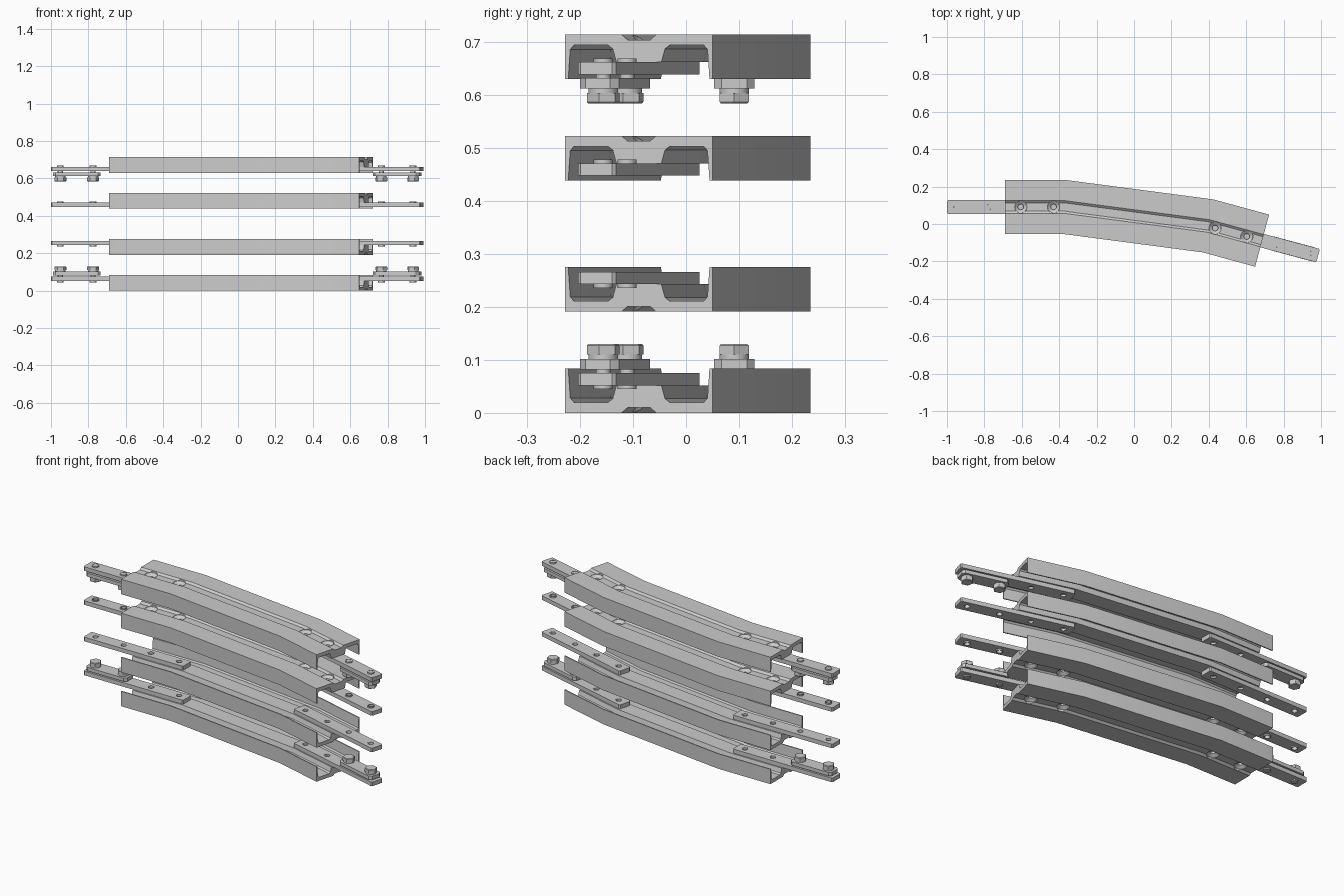
import bpy, bmesh, math
from mathutils import Matrix, Vector

if "Cube" in bpy.data.objects:
    bpy.data.objects.remove(bpy.data.objects["Cube"])

HEIGHT = 0.714
A1, A2 = math.radians(-7.5), math.radians(-15)
PATH = [(-0.69, 0.091), (-0.372, 0.091), (0.395, -0.01), (0.685, -0.089)]
MITRE = [0, A1 / 2, (A1 + A2) / 2, A2]
SLANT = [1, math.cos(A1 / 2), math.cos(A1 / 2), 1]
HOLES = (0.085, 0.26)          # hole distances from the rail end
SCREWS = (-0.26, -0.085)       # inside the rail
BOLTS = (0.085, 0.26)          # outside the rail


def finish(bm):
    bmesh.ops.remove_doubles(bm, verts=bm.verts, dist=1e-5)
    bmesh.ops.recalc_face_normals(bm, faces=bm.faces)
    me = bpy.data.meshes.new("part")
    bm.to_mesh(me)
    bm.free()
    return me


def loft(rings, cap=True, around=False):
    """Skin closed rings; cap the ends or join last ring to first."""
    bm = bmesh.new()
    vs = [[bm.verts.new(p) for p in r] for r in rings]
    n = len(vs[0])
    pairs = list(zip(vs, vs[1:])) + ([(vs[-1], vs[0])] if around else [])
    for a, b in pairs:
        for i in range(n):
            j = (i + 1) % n
            bm.faces.new((a[i], a[j], b[j], b[i]))
    if cap:
        bm.faces.new(vs[0])
        bm.faces.new(vs[-1])
    return finish(bm)


def lathe(profile, n=20, closed=False, turn=0.0):
    rings = [[(max(r, 1e-6) * math.cos(turn + 2 * math.pi * i / n),
               max(r, 1e-6) * math.sin(turn + 2 * math.pi * i / n), z)
              for i in range(n)] for r, z in profile]
    return loft(rings, cap=not closed, around=closed)


def slab(x0, x1, half, z0, z1, c):
    pts = [(x0 + c, -half), (x1 - c, -half), (x1, -half + c), (x1, half - c),
           (x1 - c, half), (x0 + c, half), (x0, half - c), (x0, -half + c)]
    return loft([[(x, y, z) for x, y in pts] for z in (z0, z1)])


def merged(items):
    """Combine (mesh, matrix) pairs into one mesh."""
    bm = bmesh.new()
    for me, mat in items:
        tmp = me.copy()
        tmp.transform(mat)
        bm.from_mesh(tmp)
        bpy.data.meshes.remove(tmp)
    out = bpy.data.meshes.new("part")
    bm.to_mesh(out)
    bm.free()
    return out


def cut(me, cutter_me):
    a = bpy.data.objects.new("work", me)
    b = bpy.data.objects.new("cutter", cutter_me)
    b.hide_render = True
    for o in (a, b):
        bpy.context.collection.objects.link(o)
    m = a.modifiers.new("holes", 'BOOLEAN')
    m.operation, m.solver, m.object = 'DIFFERENCE', 'EXACT', b
    bpy.context.view_layer.update()
    res = bpy.data.meshes.new_from_object(a.evaluated_get(bpy.context.evaluated_depsgraph_get()))
    bpy.data.objects.remove(a)
    bpy.data.objects.remove(b)
    return res


def along(x):
    return Matrix.Translation((x, 0, 0))


# Rail ends: local +x points out of the rail
ENDS = {
    "left": Matrix.Translation((*PATH[0], 0)) @ Matrix.Rotation(math.pi, 4, 'Z'),
    "right": Matrix.Translation((*PATH[-1], 0)) @ Matrix.Rotation(A2, 4, 'Z'),
}

# Channel rail swept along the bent path
half = [(0.022, 0.010), (0.034, 0), (0.144, 0), (0.144, 0.084), (0.138, 0.084),
        (0.134, 0.028), (0.127, 0.020), (0.060, 0.020), (0.051, 0.027), (0.044, 0.052)]
profile = half + [(-u, z) for u, z in reversed(half)]
rings = []
for (px, py), a, s in zip(PATH, MITRE, SLANT):
    rings.append([(px - math.sin(a) * u / s, py + math.cos(a) * u / s, z) for u, z in profile])
hole = lathe([(0.033, -0.02), (0.033, 0.07)], 24)
rail = cut(loft(rings), merged([(hole, m @ along(x)) for m in ENDS.values() for x in SCREWS]))

# Joint plate with four threaded collars
plate_hole = lathe([(0.0175, 0.04), (0.0175, 0.09)])
plate = cut(slab(-0.31, 0.31, 0.037, 0.052, 0.075, 0.006),
            merged([(plate_hole, along(x)) for x in SCREWS + BOLTS]))
collar = lathe([(0.014, 0.045), (0.018, 0.045), (0.018, 0.0745), (0.014, 0.0745)], closed=True)
plate = merged([(plate, Matrix())] + [(collar, along(x)) for x in SCREWS + BOLTS])

# Dished screw sunk into the rail groove
screw = lathe([(0, 0.034), (0.015, 0.034), (0.015, 0.024), (0.0325, 0.011),
               (0.0325, 0.032), (0.0138, 0.040), (0.0138, 0.064), (0, 0.064)], 24)
screws = merged([(screw, along(x)) for x in SCREWS])

# Clamp plate and hex bolts on the outer rails
clamp = slab(0.045, 0.30, 0.038, 0.082, 0.102, 0.014)
bolt = merged([
    (lathe([(0.0139, 0.046), (0.0139, 0.104)]), Matrix()),
    (lathe([(0.028, 0.101), (0.028, 0.111)], 24), Matrix()),
    (lathe([(0.032, 0.110), (0.032, 0.127), (0.029, 0.130)], 6), Matrix()),
])
bolts = merged([(bolt, along(x)) for x in BOLTS])


def place(name, me, mat):
    out = me.copy()
    out.transform(mat)
    if mat.determinant() < 0:
        out.flip_normals()
    ob = bpy.data.objects.new(name, out)
    bpy.context.collection.objects.link(ob)
    ob.select_set(True)
    bpy.context.view_layer.objects.active = ob


# Four stacked rails, upper pair mirrored
for side in ("lower", "upper"):
    for kind, dz in (("outer", 0), ("inner", 0.191)):
        base = Matrix.Translation((0, 0, dz))
        if side == "upper":
            base = Matrix.Translation((0, 0, HEIGHT)) @ Matrix.Diagonal((1, 1, -1, 1)) @ base
        tag = f"{side}_{kind}"
        place(f"{tag}_rail", rail, base)
        for end, m in ENDS.items():
            place(f"{tag}_{end}_joint_plate", plate, base @ m)
            place(f"{tag}_{end}_screws", screws, base @ m)
            if kind == "outer":
                place(f"{tag}_{end}_clamp_plate", clamp, base @ m)
                place(f"{tag}_{end}_bolts", bolts, base @ m)

bpy.ops.object.shade_smooth_by_angle(angle=math.radians(25))
